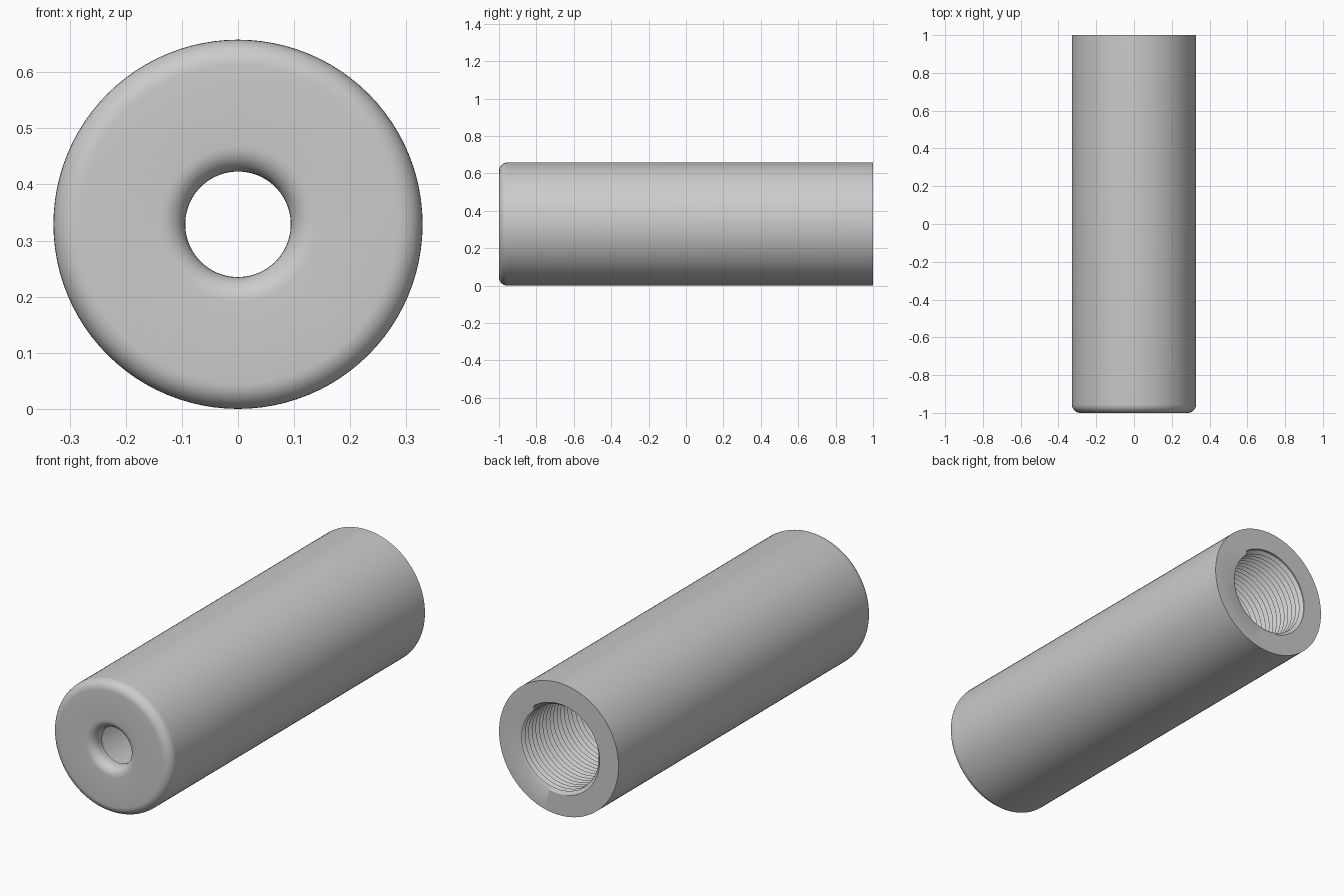
import bpy, bmesh
from math import sin, cos, pi, radians

cube = bpy.data.objects.get("Cube")
if cube:
    bpy.data.objects.remove(cube, do_unlink=True)

SEGMENTS = 96
OUTER, HOLE, FILLET = 0.329, 0.094, 0.045
ROOT, CREST, PITCH = 0.224, 0.207, 0.028   # internal thread
FRONT, WALL_BACK, THREAD_START, BACK = -1.0, -0.935, -0.25, 1.0
CENTRE_Z = OUTER


def point(radius, y, column):
    a = 2 * pi * column / SEGMENTS
    return (radius * cos(a), y, CENTRE_Z + radius * sin(a))


def add_sheet(bm, rows, place):
    """Grid of quads wrapped once around the long axis."""
    grid = [[bm.verts.new(place(r, c)) for c in range(SEGMENTS + 1)]
            for r in range(rows)]
    for low, high in zip(grid, grid[1:]):
        for c in range(SEGMENTS):
            bm.faces.new((low[c], low[c + 1], high[c + 1], high[c]))


def rounded(radius, direction, steps=8):
    """Fillet from the flat front face round to a cylindrical wall."""
    centre = radius - direction * FILLET
    return [(centre + direction * FILLET * sin(pi / 2 * i / steps),
             FRONT + FILLET * (1 - cos(pi / 2 * i / steps)))
            for i in range(steps + 1)]


# Shell profile: back rim, outer wall, rounded nose, hole, smooth bore
profile = [(ROOT, BACK), (OUTER, BACK)]
profile += reversed(rounded(OUTER, 1))
profile += rounded(HOLE, -1)
profile += [(HOLE, WALL_BACK), (CREST, WALL_BACK),
            (CREST, THREAD_START), (ROOT, THREAD_START)]

# Helical thread: alternating root and crest rows, flattened at both ends
turns = int((BACK - THREAD_START) / PITCH) + 3


def thread_point(row, column):
    y = THREAD_START + PITCH * (row / 2 + column / SEGMENTS - 1)
    inside = THREAD_START + 1e-5 < y < BACK - 1e-5
    radius = CREST if inside and row % 2 else ROOT
    return point(radius, min(max(y, THREAD_START), BACK), column)


bm = bmesh.new()
add_sheet(bm, len(profile), lambda r, c: point(*profile[r], c))
add_sheet(bm, 2 * turns + 1, thread_point)
bmesh.ops.remove_doubles(bm, verts=bm.verts, dist=1e-5)
bmesh.ops.recalc_face_normals(bm, faces=bm.faces)
mesh = bpy.data.meshes.new("threaded_sleeve")
bm.to_mesh(mesh)
bm.free()

# Plain grey metal
grey = bpy.data.materials.new("grey_metal")
grey.use_nodes = True
grey.diffuse_color = (0.6, 0.6, 0.6, 1)
grey.node_tree.nodes["Principled BSDF"].inputs["Base Color"].default_value = (0.6, 0.6, 0.6, 1)
mesh.materials.append(grey)

sleeve = bpy.data.objects.new("threaded_sleeve", mesh)
bpy.context.collection.objects.link(sleeve)
bpy.ops.object.select_all(action='DESELECT')
sleeve.select_set(True)
bpy.context.view_layer.objects.active = sleeve
bpy.ops.object.shade_smooth_by_angle(angle=radians(30))
